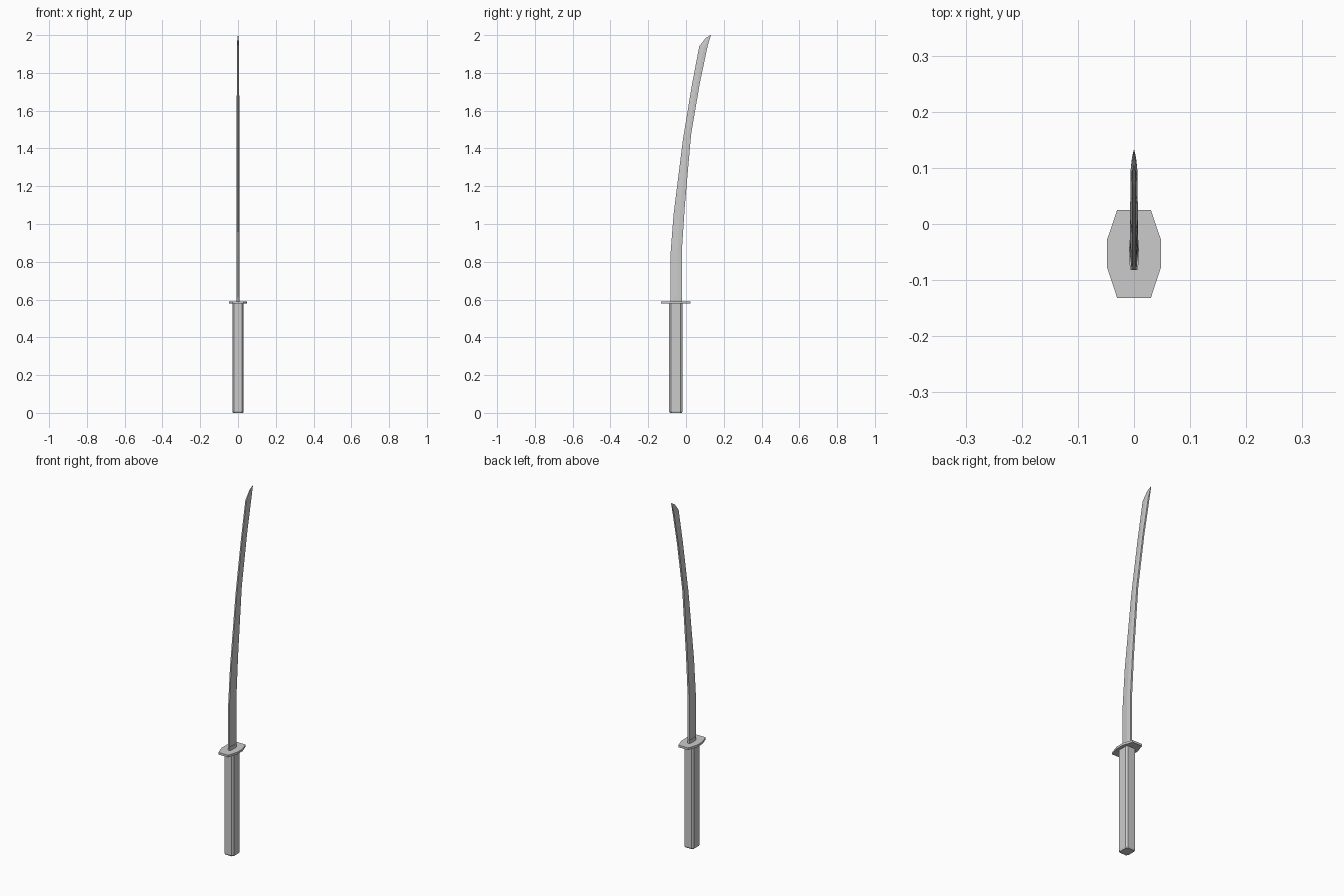
import bpy

if "Cube" in bpy.data.objects:
    bpy.data.objects.remove(bpy.data.objects["Cube"])


def loft(name, rings):
    """Skin equal-sized rings of points and cap both ends."""
    n = len(rings[0])
    verts = [p for ring in rings for p in ring]
    faces = [list(range(n))[::-1], [len(verts) - n + i for i in range(n)]]
    for r in range(len(rings) - 1):
        for i in range(n):
            j = (i + 1) % n
            faces.append([r * n + i, r * n + j, (r + 1) * n + j, (r + 1) * n + i])
    mesh = bpy.data.meshes.new(name)
    mesh.from_pydata(verts, [], faces)
    mesh.validate()
    obj = bpy.data.objects.new(name, mesh)
    bpy.context.collection.objects.link(obj)
    return obj


def octagon(end_x, side_x, y0, y1, y2, y3, z):
    """Elongated octagon, counter-clockwise; y0..y3 run front to back."""
    return [(-end_x, y0, z), (end_x, y0, z), (side_x, y1, z), (side_x, y2, z),
            (end_x, y3, z), (-end_x, y3, z), (-side_x, y2, z), (-side_x, y1, z)]


# Grip with a slightly chamfered butt
loft("grip", [
    octagon(0.019, 0.027, -0.085, -0.076, -0.03, -0.022, 0.0),
    octagon(0.022, 0.03, -0.09, -0.079, -0.028, -0.018, 0.008),
    octagon(0.022, 0.03, -0.09, -0.079, -0.028, -0.018, 0.58),
])

# Flat guard plate
loft("guard", [octagon(0.03, 0.048, -0.132, -0.077, -0.028, 0.025, z)
               for z in (0.578, 0.59)])

# Collar where the blade meets the guard
loft("collar", [octagon(0.006, 0.009, -0.082, -0.065, -0.035, -0.021, z)
                for z in (0.588, 0.61)])

# Curved blade: (edge y, edge z, spine y, spine z, half thickness)
stations = [
    (-0.082, 0.585, -0.022, 0.585, 0.008),
    (-0.082, 0.84, -0.022, 0.86, 0.0075),
    (-0.066, 1.05, -0.006, 1.10, 0.007),
    (-0.016, 1.45, 0.027, 1.475, 0.007),
    (0.033, 1.745, 0.074, 1.75, 0.0065),
    (0.070, 1.94, 0.114, 1.94, 0.006),
    (0.104, 1.985, 0.124, 1.975, 0.0035),
    (0.131, 2.0, 0.132, 1.999, 0.0006),
]
rings = []
for ey, ez, sy, sz, w in stations:
    my, mz = ey + (sy - ey) * 0.6, ez + (sz - ez) * 0.6
    rings.append([(-w * 0.55, ey, ez), (w * 0.55, ey, ez), (w, my, mz),
                  (w * 0.7, sy, sz), (-w * 0.7, sy, sz), (-w, my, mz)])
loft("blade", rings)
